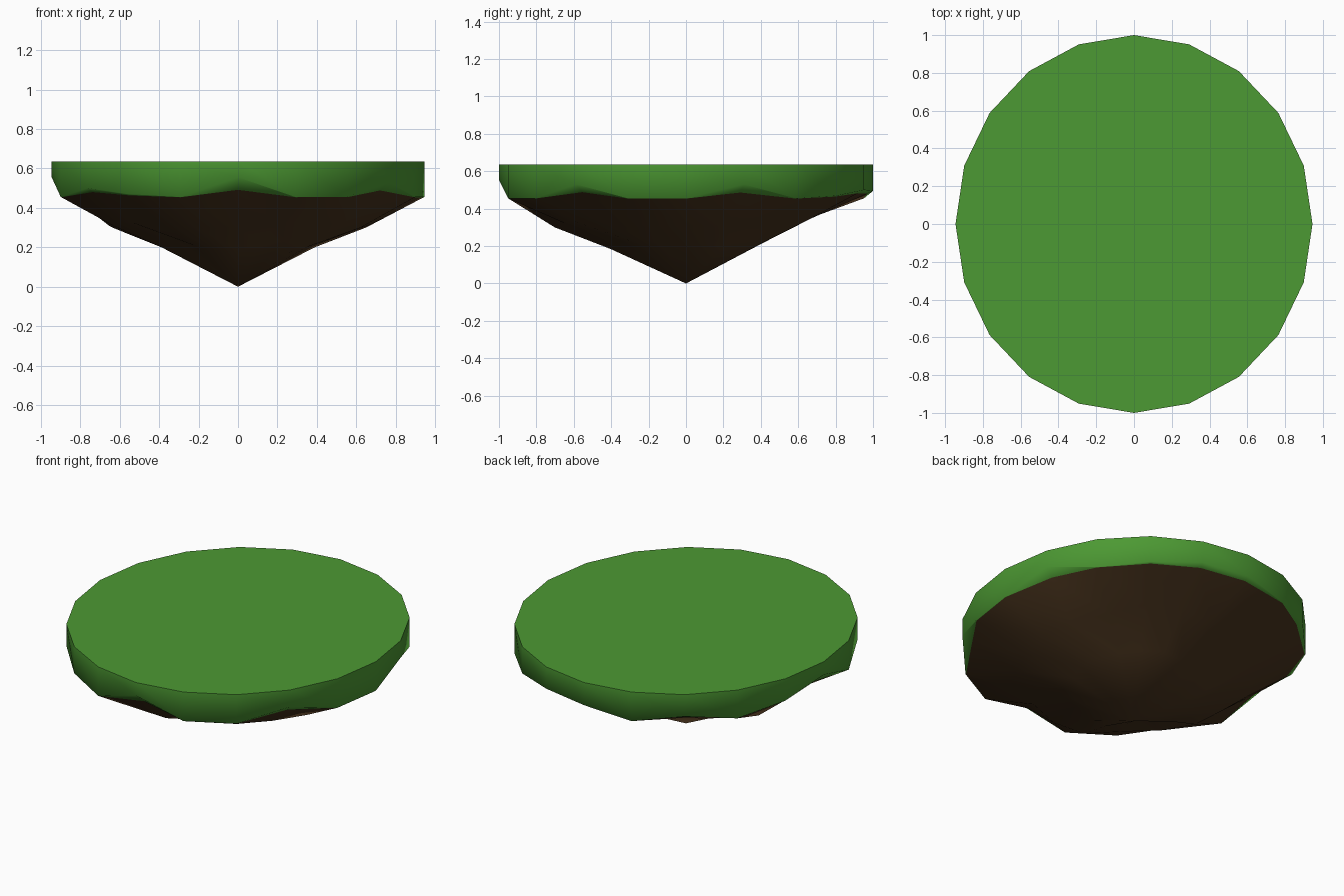
import bpy, bmesh, math

if "Cube" in bpy.data.objects:
    bpy.data.objects.remove(bpy.data.objects["Cube"])

N = 20
RX, RY, TOP = 0.945, 1.0, 0.635


def mat(name, col):
    m = bpy.data.materials.new(name)
    m.diffuse_color = (*col, 1)
    m.use_nodes = True
    m.node_tree.nodes["Principled BSDF"].inputs["Base Color"].default_value = m.diffuse_color
    return m


# Heights of the ragged rings, one value every 18 degrees starting at +x
rim_z = [.455, .53, .455, .47, .50, .495, .455, .50, .46, .50,
         .555, .455, .50, .47, .455, .555, .455, .455, .53, .455]
mid_z = [.31, .30, .33, .35, .35, .35, .36, .35, .33, .31,
         .30, .31, .33, .31, .30, .30, .32, .33, .31, .30]
low_z = [.21, .20, .22, .23, .22, .215, .22, .24, .21, .20,
         .205, .20, .23, .21, .195, .185, .22, .23, .21, .20]

bm = bmesh.new()


def ring(radii, heights):
    out = []
    for i in range(N):
        a = 2 * math.pi * i / N
        out.append(bm.verts.new((RX * radii[i] * math.cos(a),
                                 RY * radii[i] * math.sin(a), heights[i])))
    return out


def bridge(a, b, mi):
    for i in range(N):
        j = (i + 1) % N
        bm.faces.new((a[i], b[i], b[j], a[j])).material_index = mi


# Grass slab: flat top, straight wall, and turf curling under where the rim is high
top = ring([1] * N, [TOP] * N)
rim = ring([1] * N, rim_z)
lip_t = [0.01 + max(0, z - 0.455) * 2.4 for z in rim_z]
lip = ring([1 - 0.3 * t for t in lip_t],
           [z + (m - z) * t for z, m, t in zip(rim_z, mid_z, lip_t)])
# Earth underside, narrowing to a point
mid = ring([0.70 + 0.03 * math.sin(i * 2.3) for i in range(N)], mid_z)
low = ring([0.41 + 0.025 * math.sin(i * 1.9) for i in range(N)], low_z)
tip = bm.verts.new((0, 0, 0))

bm.faces.new(top).material_index = 0
bridge(top, rim, 0)
bridge(rim, lip, 0)
bridge(lip, mid, 1)
bridge(mid, low, 1)
for i in range(N):
    bm.faces.new((low[i], tip, low[(i + 1) % N])).material_index = 1

bmesh.ops.recalc_face_normals(bm, faces=bm.faces[:])
me = bpy.data.meshes.new("floating_island")
bm.to_mesh(me)
bm.free()
me.materials.append(mat("grass green", (0.073, 0.319, 0.033)))
me.materials.append(mat("earth brown", (0.068, 0.035, 0.013)))

ob = bpy.data.objects.new("floating_island", me)
bpy.context.collection.objects.link(ob)
bpy.context.view_layer.objects.active = ob
ob.select_set(True)
bpy.ops.object.shade_smooth_by_angle(angle=math.radians(75))
